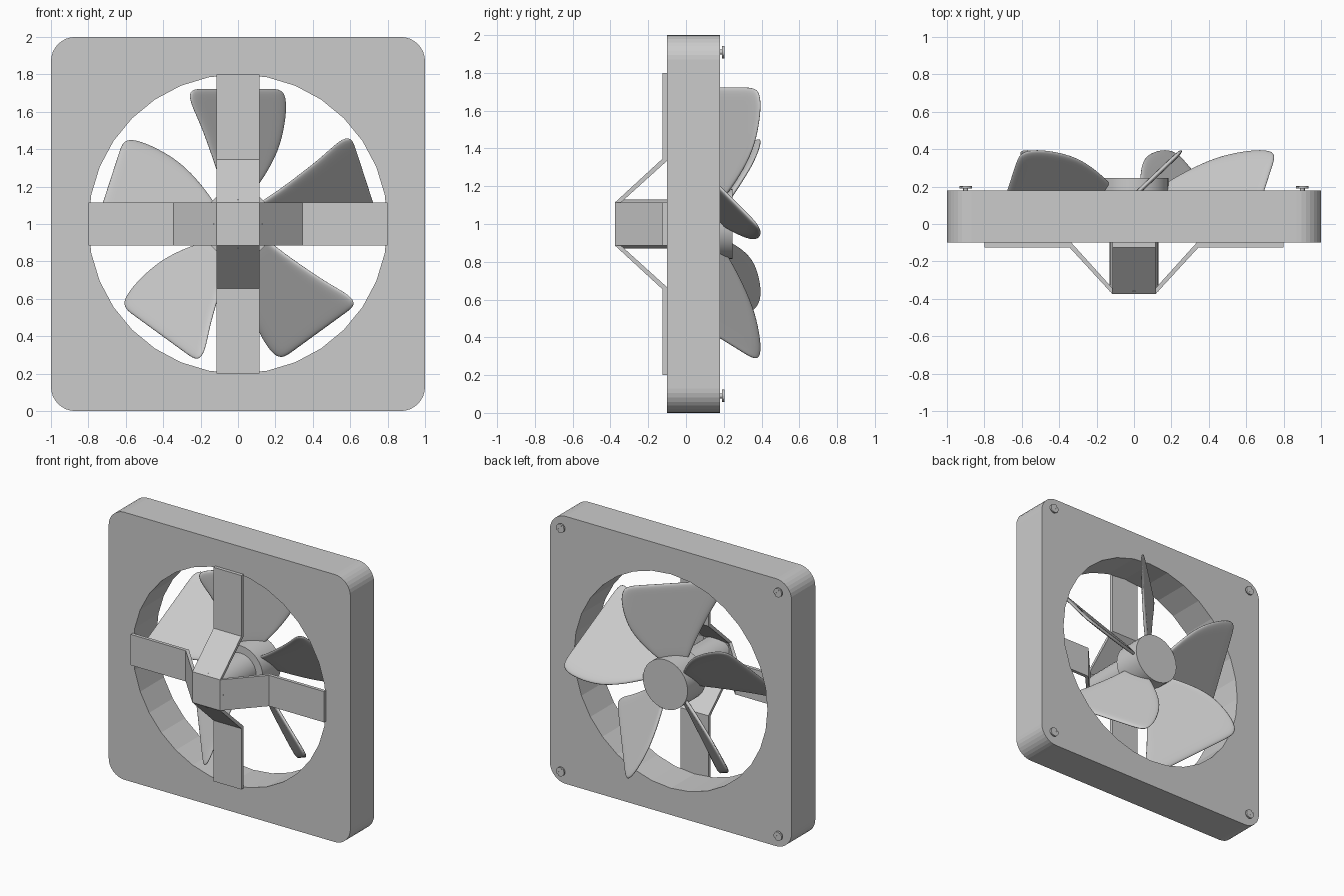
import bpy, bmesh, math
from mathutils import Matrix, Vector

cube = bpy.data.objects.get("Cube")
if cube:
    bpy.data.objects.remove(cube, do_unlink=True)

grey = bpy.data.materials.new("plain grey")
grey.use_nodes = True
colour = (0.6, 0.6, 0.6, 1)
grey.diffuse_color = colour
grey.node_tree.nodes["Principled BSDF"].inputs["Base Color"].default_value = colour

CENTRE = Vector((0, 0, 1))  # fan axis runs along y through here


def finish(name, bm, matrix=Matrix(), smooth=False):
    bmesh.ops.recalc_face_normals(bm, faces=bm.faces)
    mesh = bpy.data.meshes.new(name)
    bm.to_mesh(mesh)
    bm.free()
    mesh.materials.append(grey)
    obj = bpy.data.objects.new(name, mesh)
    obj.matrix_world = matrix
    bpy.context.collection.objects.link(obj)
    if smooth:
        bpy.ops.object.select_all(action='DESELECT')
        obj.select_set(True)
        bpy.context.view_layer.objects.active = obj
        bpy.ops.object.shade_smooth_by_angle(angle=math.radians(40))
    return obj


def add_loop(bm, points):
    verts = [bm.verts.new(p) for p in points]
    return [bm.edges.new((v, verts[i - 1])) for i, v in enumerate(verts)]


def extrude(bm, offset):
    """Turn flat faces into a solid."""
    ext = bmesh.ops.extrude_face_region(bm, geom=bm.faces[:])
    moved = [g for g in ext["geom"] if isinstance(g, bmesh.types.BMVert)]
    bmesh.ops.translate(bm, verts=moved, vec=offset)


def prism(name, points, offset, matrix=Matrix(), smooth=False):
    bm = bmesh.new()
    bm.faces.new([bm.verts.new(p) for p in points])
    extrude(bm, Vector(offset))
    return finish(name, bm, matrix, smooth)


def arc(radius, start, end, steps, y=0.0):
    angles = [start + (end - start) * i / steps for i in range(steps + 1)]
    return [Vector((radius * math.cos(a), y, radius * math.sin(a))) for a in angles]


def cylinder(name, radius, y0, y1, centre=CENTRE, sides=32):
    points = arc(radius, 0, 2 * math.pi, sides, y0)[:-1]
    return prism(name, points, (0, y1 - y0, 0), Matrix.Translation(centre), True)


# Square frame with rounded corners and a round opening
FRONT, BACK, CORNER = -0.1, 0.18, 0.13
bm = bmesh.new()
outline = []
for k in range(4):
    a = k * math.pi / 2
    corner = arc(1, a + math.pi / 4, a + math.pi / 4, 1)[0] * math.sqrt(2) * (1 - CORNER)
    outline += [corner + p + Vector((0, FRONT, 0)) for p in arc(CORNER, a, a + math.pi / 2, 8)]
edges = add_loop(bm, outline)
edges += add_loop(bm, arc(0.8, 0, 2 * math.pi, 32, FRONT)[:-1])
bmesh.ops.triangle_fill(bm, edges=edges, use_beauty=True)
extrude(bm, Vector((0, BACK - FRONT, 0)))
finish("frame", bm, Matrix.Translation(CENTRE))

# Four bent bracket arms meeting at a square front plate
HALF = 0.115
arm_profile = [(0.8, -0.125), (0.345, -0.125), (HALF, -0.375),
               (0.1, -0.36), (0.335, -0.1), (0.8, -0.1)]
for k, side in enumerate(("left", "top", "right", "bottom")):
    turn = Matrix.Translation(CENTRE) @ Matrix.Rotation(-k * math.pi / 2, 4, 'Y')
    prism(side + "_bracket_arm", [(x, y, -HALF) for x, y in arm_profile],
          (0, 0, 2 * HALF), turn)
prism("bracket_plate", [(-HALF, -0.375, -HALF), (HALF, -0.375, -HALF),
                        (HALF, -0.375, HALF), (-HALF, -0.375, HALF)],
      (0, 0.02, 0), Matrix.Translation(CENTRE))

# Motor and hub
cylinder("motor", 0.13, -0.36, 0.04)
cylinder("hub", 0.185, 0.03, 0.245)

# Five pitched blades: (radius, forward edge, rear edge) at each station
stations = [(0.13, -0.07, 0.05), (0.25, -0.1, 0.14), (0.39, -0.15, 0.22),
            (0.54, -0.205, 0.255), (0.66, -0.265, 0.265), (0.725, -0.26, 0.24)]
COLUMNS = 6
for k in range(5):
    bm = bmesh.new()
    rows = []
    for r, low, high in stations:
        row = []
        for i in range(COLUMNS + 1):
            t = low + (high - low) * i / COLUMNS
            row.append(bm.verts.new((t, 0.15 + 0.95 * t, r)))
        rows.append(row)
    for a, b in zip(rows, rows[1:]):
        for i in range(COLUMNS):
            bm.faces.new((a[i], a[i + 1], b[i + 1], b[i]))
    turn = Matrix.Translation(CENTRE) @ Matrix.Rotation(k * math.tau / 5, 4, 'Y')
    blade = finish(f"blade_{k + 1}", bm, turn)
    blade.data.shade_smooth()
    solid = blade.modifiers.new("thickness", 'SOLIDIFY')
    solid.thickness = 0.025
    solid.offset = 0
    rounding = blade.modifiers.new("rounding", 'SUBSURF')
    rounding.levels = rounding.render_levels = 2

# Slotted screws in the back corners
for x in (-0.9, 0.9):
    for z in (0.09, 1.91):
        spot = Vector((x, 0, z))
        cylinder("screw_shank", 0.013, BACK - 0.02, 0.195, spot, 12)
        cylinder("screw_head", 0.033, 0.19, 0.198, spot, 20)
        for flip in (0, math.pi):
            turn = Matrix.Translation(spot) @ Matrix.Rotation(flip + math.pi / 4, 4, 'Y')
            prism("screw_head_half", arc(0.033, 0.2, math.pi - 0.2, 10, 0.197),
                  (0, 0.007, 0), turn)
